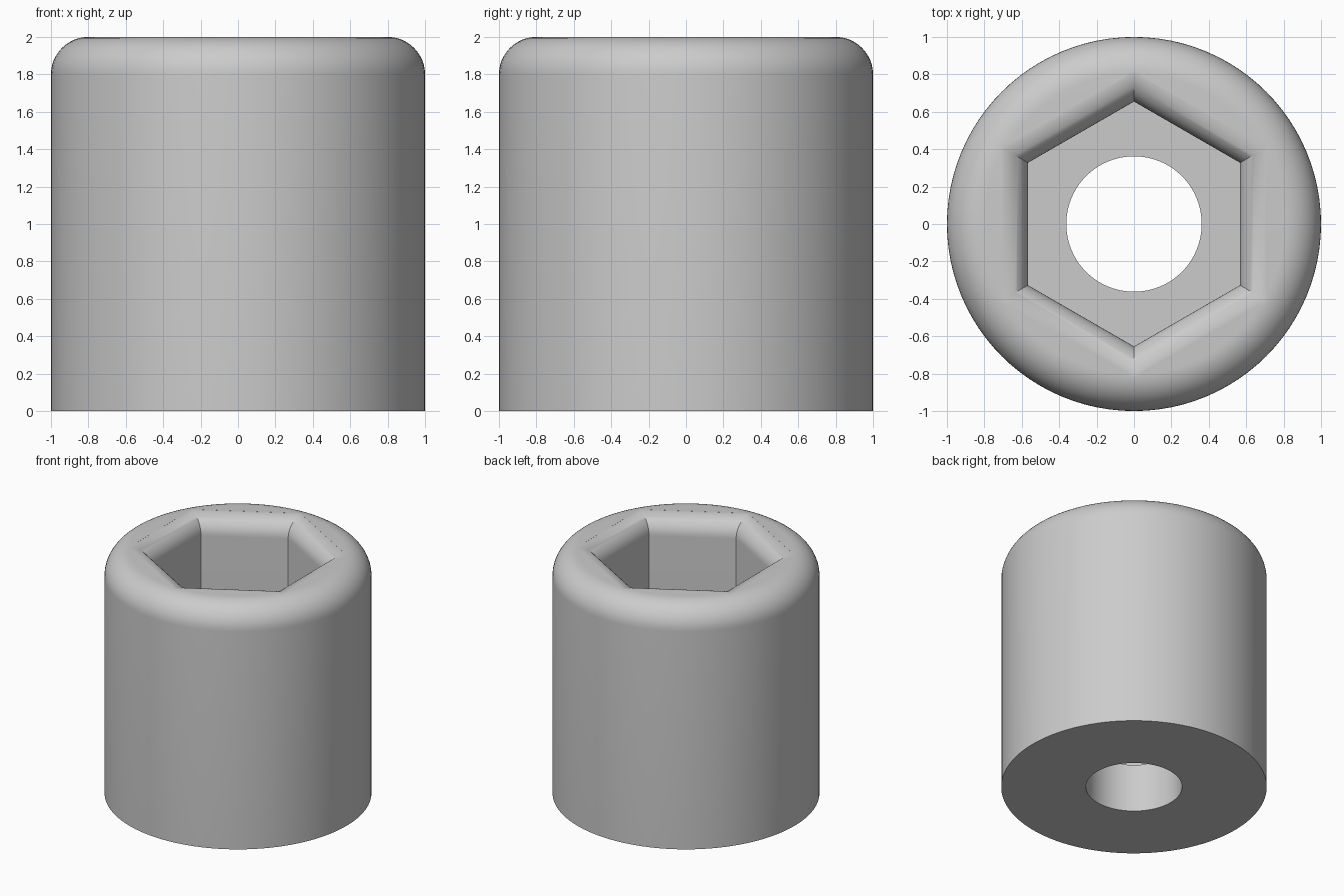
import bpy
import bmesh
from math import sin, cos, pi

default = bpy.data.objects.get("Cube")
if default:
    bpy.data.objects.remove(default)

grey = bpy.data.materials.new("steel grey")
grey.use_nodes = True
colour = (0.6, 0.6, 0.6, 1)
grey.diffuse_color = colour
grey.node_tree.nodes["Principled BSDF"].inputs["Base Color"].default_value = colour


def lathe(name, profile, sides, turn=0.0):
    """Closed solid whose rings have the given (radius, height)."""
    bm = bmesh.new()
    rings = []
    for radius, z in profile:
        angles = [turn + 2 * pi * i / sides for i in range(sides)]
        rings.append([bm.verts.new((radius * cos(a), radius * sin(a), z)) for a in angles])
    for low, high in zip(rings, rings[1:]):
        for i in range(sides):
            j = (i + 1) % sides
            bm.faces.new((low[i], low[j], high[j], high[i]))
    bm.faces.new(rings[0][::-1])
    bm.faces.new(rings[-1])
    mesh = bpy.data.meshes.new(name)
    bm.to_mesh(mesh)
    bm.free()
    mesh.materials.append(grey)
    obj = bpy.data.objects.new(name, mesh)
    bpy.context.collection.objects.link(obj)
    return obj


def arc(steps, end=pi / 2):
    return [end * i / steps for i in range(steps + 1)]


# Round body with a rounded top rim
rim = 0.2
body_profile = [(1, 0)] + [(1 - rim + rim * cos(a), 2 - rim + rim * sin(a)) for a in arc(12)]
body = lathe("socket_body", body_profile, 96)

# Hexagonal recess with a rounded mouth, corners towards front and back
flat, lip, floor = 0.567, 0.15, 0.4
mouth = [(flat + lip * (1 - cos(a)), 2 - lip + lip * sin(a)) for a in arc(12, 1.5)]
hex_profile = [(flat, floor)] + mouth + [(mouth[-1][0], 2.2)]
hex_cutter = lathe("hex_cutter", [(r / cos(pi / 6), z) for r, z in hex_profile], 6, pi / 2)

# Through hole in the recess floor
hole_cutter = lathe("hole_cutter", [(0.362, -0.2), (0.362, 0.8)], 96)

for cutter in (hex_cutter, hole_cutter):
    cut = body.modifiers.new(cutter.name, "BOOLEAN")
    cut.operation = "DIFFERENCE"
    cut.solver = "EXACT"
    cut.object = cutter

bpy.ops.object.select_all(action="DESELECT")
body.select_set(True)
bpy.context.view_layer.objects.active = body
for name in [m.name for m in body.modifiers]:
    bpy.ops.object.modifier_apply(modifier=name)
for cutter in (hex_cutter, hole_cutter):
    bpy.data.objects.remove(cutter)
bpy.ops.object.shade_smooth_by_angle(angle=pi / 6)
